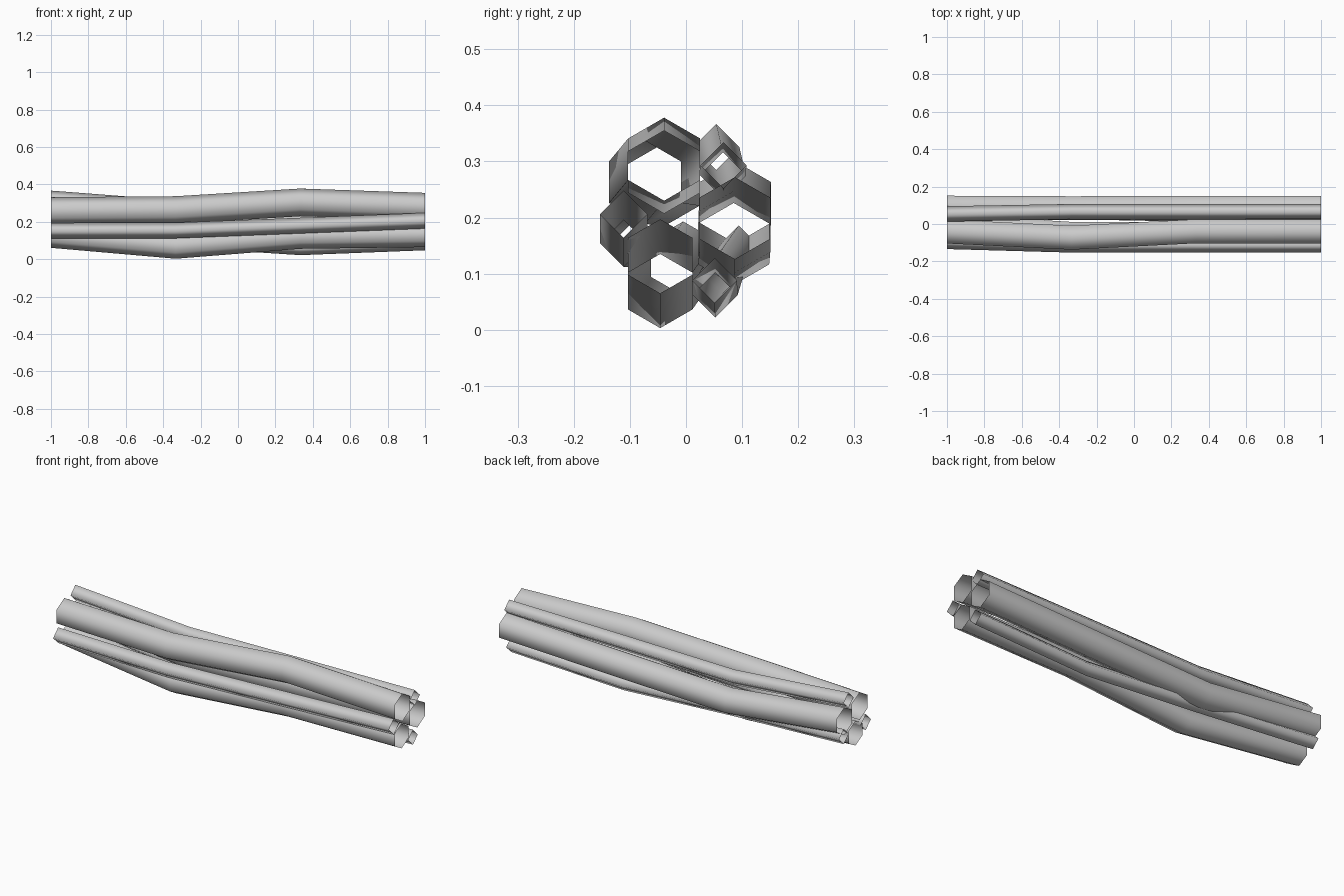
import bpy
import bmesh
from math import cos, sin, pi, tau

cube = bpy.data.objects.get("Cube")
if cube:
    bpy.data.objects.remove(cube, do_unlink=True)

# One plain grey for the whole bundle
grey = bpy.data.materials.new("light_grey")
grey.use_nodes = True
colour = (0.6, 0.6, 0.6, 1)
grey.diffuse_color = colour
grey.node_tree.nodes["Principled BSDF"].inputs["Base Color"].default_value = colour

STATIONS = (-1, -1 / 3, 1 / 3, 1)


def cable(name, sides, radius, path):
    """Open-ended tube along x; path gives the (y, z) centre at each station."""
    bm = bmesh.new()
    rings = []
    for x, (y, z) in zip(STATIONS, path):
        angles = [pi / 2 + tau * i / sides for i in range(sides)]
        rings.append([bm.verts.new((x, y + radius * cos(a), z + radius * sin(a)))
                      for a in angles])
    for a, b in zip(rings, rings[1:]):
        for i in range(sides):
            j = (i + 1) % sides
            bm.faces.new((a[i], a[j], b[j], b[i])).smooth = True
    bmesh.ops.recalc_face_normals(bm, faces=bm.faces)
    # Keep the shell facing outwards
    bm.faces.ensure_lookup_table()
    face = bm.faces[0]
    face.normal_update()
    out = face.calc_center_median().yz - sum((v.co.yz for v in rings[0] + rings[1]),
                                             face.normal.yz * 0) / (2 * sides)
    if face.normal.yz.dot(out) < 0:
        bmesh.ops.reverse_faces(bm, faces=bm.faces)
    mesh = bpy.data.meshes.new(name)
    bm.to_mesh(mesh)
    bm.free()
    mesh.materials.append(grey)
    obj = bpy.data.objects.new(name, mesh)
    bpy.context.collection.objects.link(obj)


# Thick six-sided cables
cable("upper_thick_cable", 6, 0.074,
      [(-0.04, 0.258), (-0.073, 0.263), (-0.039, 0.304), (-0.039, 0.281)])
cable("back_thick_cable", 6, 0.073,
      [(0.088, 0.227), (0.085, 0.153), (0.087, 0.175), (0.087, 0.199)])
cable("lower_thick_cable", 6, 0.066,
      [(-0.005, 0.127), (-0.046, 0.069), (-0.046, 0.122), (-0.046, 0.131)])

# Thin four-sided cables
cable("upper_thin_cable", 4, 0.041,
      [(0.054, 0.326), (0.066, 0.275), (0.066, 0.285), (0.067, 0.293)])
cable("front_thin_cable", 4, 0.042,
      [(-0.092, 0.153), (-0.111, 0.154), (-0.111, 0.18), (-0.111, 0.206)])
cable("lower_thin_cable", 4, 0.04,
      [(0.094, 0.146), (0.065, 0.105), (0.052, 0.062), (0.051, 0.088)])
